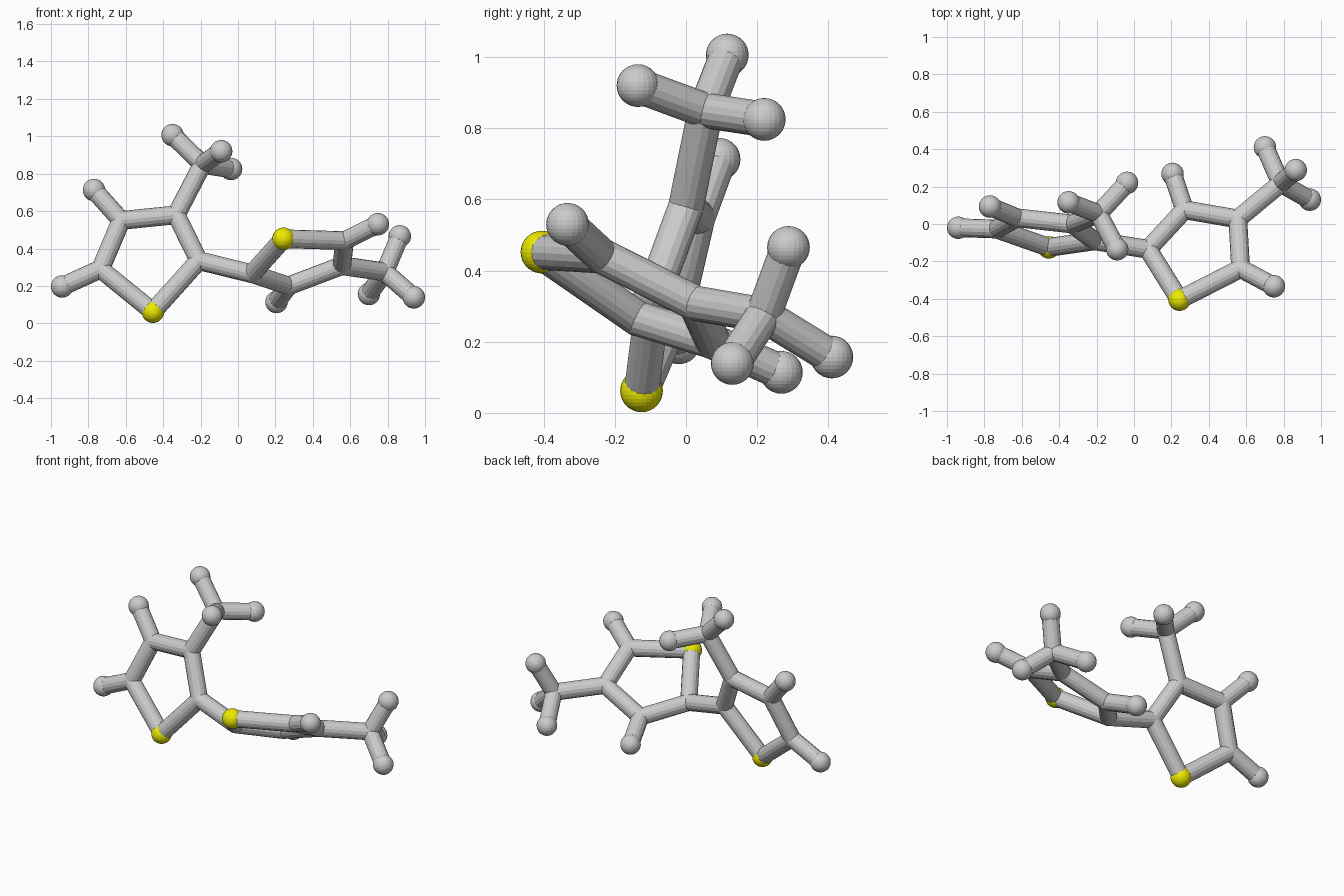
import bpy
from mathutils import Vector

if "Cube" in bpy.data.objects:
    bpy.data.objects.remove(bpy.data.objects["Cube"])

BALL_R, BOND_R = 0.06, 0.05

yellow = bpy.data.materials.new("sulfur_yellow")
yellow.diffuse_color = (0.85, 0.83, 0.0, 1)
yellow.use_nodes = True
yellow.node_tree.nodes["Principled BSDF"].inputs["Base Color"].default_value = yellow.diffuse_color

# Atom centres: s = sulfur, c = carbon, h = hydrogen
atoms = {
    # upright left ring
    "left_s": (-0.455, -0.125, 0.062), "left_c2": (-0.21, -0.09, 0.335),
    "left_c3": (-0.33, 0.0, 0.58), "left_c4": (-0.625, 0.033, 0.55),
    "left_c5": (-0.735, -0.027, 0.29), "left_h4": (-0.77, 0.093, 0.713),
    "left_h5": (-0.94, -0.02, 0.197), "left_c6": (-0.19, 0.055, 0.85),
    "left_h6a": (-0.35, 0.116, 1.006), "left_h6b": (-0.09, -0.135, 0.92),
    "left_h6c": (-0.037, 0.22, 0.825),
    # tilted right ring
    "right_s": (0.243, -0.405, 0.452), "right_c2": (0.075, -0.135, 0.265),
    "right_c3": (0.27, 0.076, 0.2), "right_c4": (0.555, 0.027, 0.308),
    "right_c5": (0.57, -0.238, 0.442), "right_h3": (0.206, 0.268, 0.114),
    "right_h5": (0.748, -0.333, 0.53), "right_c6": (0.785, 0.218, 0.275),
    "right_h6a": (0.865, 0.288, 0.465), "right_h6b": (0.7, 0.41, 0.157),
    "right_h6c": (0.94, 0.13, 0.139),
}

ring = ["s c2", "c2 c3", "c3 c4", "c4 c5", "c5 s", "c5 h5",
        "c6 h6a", "c6 h6b", "c6 h6c"]
bonds = {"left": ring + ["c3 c6", "c4 h4"], "right": ring + ["c4 c6", "c3 h3"]}


def add_ball(name, pos):
    kind = name.split("_")[1][0]
    radius = BOND_R if kind == "c" else BALL_R
    bpy.ops.mesh.primitive_uv_sphere_add(segments=24, ring_count=16, radius=radius, location=pos)
    ob = bpy.context.object
    ob.name = name + "_atom"
    if kind == "s":
        ob.data.materials.append(yellow)


def add_bond(a, b):
    p, q = Vector(atoms[a]), Vector(atoms[b])
    d = q - p
    bpy.ops.mesh.primitive_cylinder_add(vertices=16, radius=BOND_R, depth=d.length,
                                        location=(p + q) / 2,
                                        rotation=d.to_track_quat("Z", "Y").to_euler())
    bpy.context.object.name = f"bond_{a}_to_{b}"


# Atoms
for name, pos in atoms.items():
    add_ball(name, pos)

# Bonds inside each half, then the link between the rings
for side, pairs in bonds.items():
    for pair in pairs:
        a, b = pair.split()
        add_bond(f"{side}_{a}", f"{side}_{b}")
add_bond("left_c2", "right_c2")
